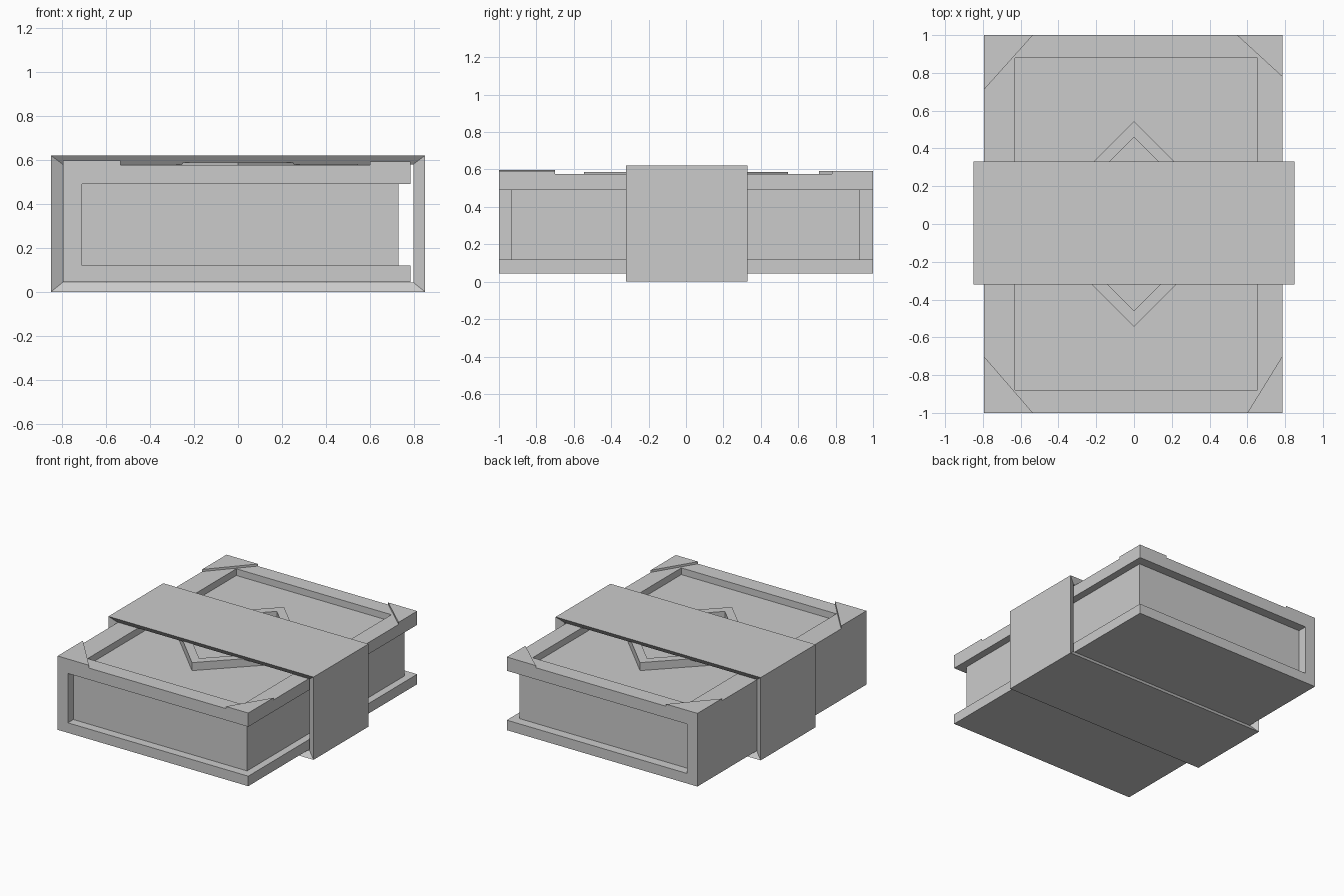
import bpy
import bmesh

old = bpy.data.objects.get("Cube")
if old:
    bpy.data.objects.remove(old, do_unlink=True)

GREY = (0.6, 0.6, 0.6, 1.0)
mat = bpy.data.materials.new("plain_grey")
mat.use_nodes = True
mat.diffuse_color = GREY
mat.node_tree.nodes["Principled BSDF"].inputs["Base Color"].default_value = GREY


def finish(name, bm):
    bmesh.ops.recalc_face_normals(bm, faces=bm.faces)
    mesh = bpy.data.meshes.new(name)
    bm.to_mesh(mesh)
    bm.free()
    mesh.materials.append(mat)
    obj = bpy.data.objects.new(name, mesh)
    bpy.context.collection.objects.link(obj)
    return obj


def prism(points, offset):
    """Extrude a closed outline of 3D points along an offset."""
    bm = bmesh.new()
    face = bm.faces.new([bm.verts.new(p) for p in points])
    out = bmesh.ops.extrude_face_region(bm, geom=[face], use_keep_orig=True)
    verts = [g for g in out["geom"] if isinstance(g, bmesh.types.BMVert)]
    bmesh.ops.translate(bm, verts=verts, vec=offset)
    bmesh.ops.recalc_face_normals(bm, faces=bm.faces)
    return bm


def closed_ring(name, loops):
    """Join loops of points in order, the last back to the first."""
    bm = bmesh.new()
    rows = [[bm.verts.new(p) for p in loop] for loop in loops]
    n = len(rows[0])
    for i, a in enumerate(rows):
        b = rows[(i + 1) % len(rows)]
        for j in range(n):
            k = (j + 1) % n
            bm.faces.new((a[j], a[k], b[k], b[j]))
    return finish(name, bm)


# Book cover: two boards joined by a spine, with a sunken panel on top
LEFT, RIGHT, TOP, BOTTOM = -0.795, 0.785, 0.577, 0.045
PAGE_LOW, PAGE_HIGH, PANEL = 0.12, 0.49, 0.527
outline = [(LEFT, BOTTOM), (RIGHT, BOTTOM), (RIGHT, PAGE_LOW), (-0.71, PAGE_LOW),
           (-0.71, PAGE_HIGH), (RIGHT, PAGE_HIGH), (RIGHT, TOP), (LEFT, TOP)]
bm = prism([(x, -1, z) for x, z in outline], (0, 2, 0))
lid = max(bm.faces, key=lambda f: f.calc_center_median().z)
bmesh.ops.inset_individual(bm, faces=[lid], thickness=0.1)
for v in lid.verts:
    v.co.x = -0.63 if v.co.x < 0 else 0.655
    v.co.y = -0.88 if v.co.y < 0 else 0.88
bmesh.ops.inset_individual(bm, faces=[lid], thickness=0.0)
for v in lid.verts:
    v.co.z = PANEL
finish("book_cover", bm)

# Page block
bm = prism([(-0.72, -0.935, PAGE_LOW), (0.73, -0.935, PAGE_LOW),
            (0.73, 0.93, PAGE_LOW), (-0.72, 0.93, PAGE_LOW)],
           (0, 0, PAGE_HIGH - PAGE_LOW))
finish("page_block", bm)

# Corner plates: outer corner, then how far each leg runs in x and y
corners = {
    "front_right_corner": (LEFT, -1, 0.26, 0.30, 0.598),
    "front_left_corner": (RIGHT, -1, -0.185, 0.30, 0.593),
    "back_right_corner": (LEFT, 1, 0.26, -0.29, 0.593),
    "back_left_corner": (RIGHT, 1, -0.24, -0.22, 0.593),
}
for name, (x, y, dx, dy, top) in corners.items():
    bm = prism([(x, y, TOP), (x + dx, y, TOP), (x, y + dy, TOP)], (0, 0, top - TOP))
    finish(name, bm)


# Raised diamond frame in the panel
def diamond(r, z):
    return [(r, 0, z), (0, r, z), (-r, 0, z), (0, -r, z)]


closed_ring("diamond_frame", [diamond(0.545, PANEL), diamond(0.545, 0.587),
                              diamond(0.46, 0.587), diamond(0.46, PANEL)])


# Strap around the book, its rims bevelled inwards to the cover
def rectangle(x, z0, z1, y):
    return [(-x, y, z0), (x, y, z0), (x, y, z1), (-x, y, z1)]


closed_ring("strap", [rectangle(0.797, 0.043, 0.58, -0.29), rectangle(0.85, 0, 0.62, -0.32),
                      rectangle(0.85, 0, 0.62, 0.33), rectangle(0.797, 0.043, 0.58, 0.30)])
